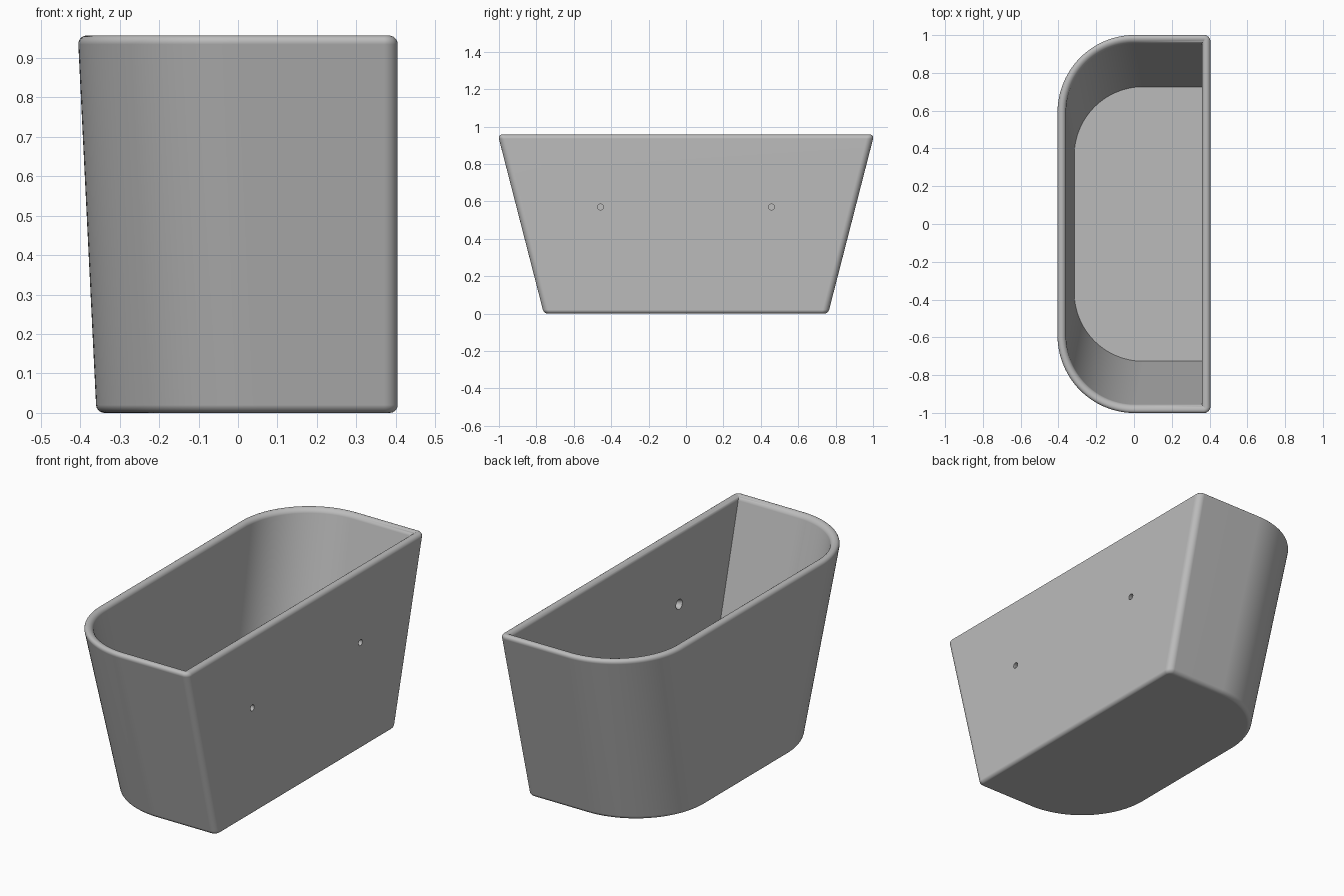
import bpy, bmesh
from math import pi, sin, cos

if "Cube" in bpy.data.objects:
    bpy.data.objects.remove(bpy.data.objects["Cube"])

HEIGHT, WALL = 0.957, 0.045
RIM = WALL / 2          # fully rounded rim
FILLET = 0.02           # bottom edge rounding
R_FRONT, R_BACK = 0.41, 0.035


def outline(z, inset):
    """Tapered D-shaped plan section at height z, offset inwards."""
    x0 = -0.359 - 0.0492 * z + inset
    x1 = 0.405 - inset
    hy = 0.76 + 0.257 * z - inset
    big, small = R_FRONT - inset, max(R_BACK - inset, 0)
    corners = [(x1, hy, small, 0, 8, -1, -1), (x0, hy, big, 1, 28, 1, -1),
               (x0, -hy, big, 2, 28, 1, 1), (x1, -hy, small, 3, 8, -1, 1)]
    pts = []
    for cx, cy, r, quarter, n, sx, sy in corners:
        for i in range(n + 1):
            a = (quarter + i / n) * pi / 2
            pts.append((cx + sx * r + r * cos(a), cy + sy * r + r * sin(a), z))
    return pts


def skin(name, rings):
    """Closed solid through a stack of equal-length rings."""
    bm = bmesh.new()
    loops = [[bm.verts.new(p) for p in ring] for ring in rings]
    n = len(loops[0])
    for a, b in zip(loops, loops[1:]):
        for i in range(n):
            j = (i + 1) % n
            bm.faces.new((a[i], a[j], b[j], b[i]))
    bm.faces.new(loops[0][::-1])
    bm.faces.new(loops[-1])
    bmesh.ops.remove_doubles(bm, verts=bm.verts, dist=1e-5)
    bmesh.ops.recalc_face_normals(bm, faces=bm.faces)
    mesh = bpy.data.meshes.new(name)
    bm.to_mesh(mesh)
    bm.free()
    obj = bpy.data.objects.new(name, mesh)
    bpy.context.collection.objects.link(obj)
    return obj


# Section of the wall: bottom fillet, outer wall, rounded rim, inner floor
section = []
for i in range(6):
    a = i / 5 * pi / 2
    section.append((FILLET * (1 - sin(a)), FILLET * (1 - cos(a))))
section = [(z, d) for d, z in section]
for i in range(13):
    a = i / 12 * pi
    section.append((HEIGHT - RIM + RIM * sin(a), RIM * (1 - cos(a))))
section.append((WALL, WALL))

planter = skin("wall_planter", [outline(z, d) for z, d in section])
grey = bpy.data.materials.new("grey")
grey.diffuse_color = (0.5, 0.5, 0.5, 1)
grey.use_nodes = True
grey.node_tree.nodes["Principled BSDF"].inputs["Base Color"].default_value = grey.diffuse_color
planter.data.materials.append(grey)

# Countersunk screw holes through the flat back wall
bpy.context.view_layer.objects.active = planter
planter.select_set(True)
for y in (-0.457, 0.457):
    profile = [(0.45, 0.016), (0.385, 0.016), (0.36, 0.027), (0.32, 0.027)]
    cutter = skin("hole_cutter", [
        [(x, y + r * cos(k * pi / 12), 0.57 + r * sin(k * pi / 12)) for k in range(24)]
        for x, r in profile])
    cutter.hide_render = True
    mod = planter.modifiers.new("hole", 'BOOLEAN')
    mod.operation = 'DIFFERENCE'
    mod.solver = 'EXACT'
    mod.object = cutter
    bpy.ops.object.modifier_apply(modifier=mod.name)
    bpy.data.objects.remove(cutter)

# Smooth fillets, flat walls
bpy.ops.object.shade_smooth_by_angle(angle=pi / 6)
weighted = planter.modifiers.new("flat_walls", 'WEIGHTED_NORMAL')
weighted.keep_sharp = True
